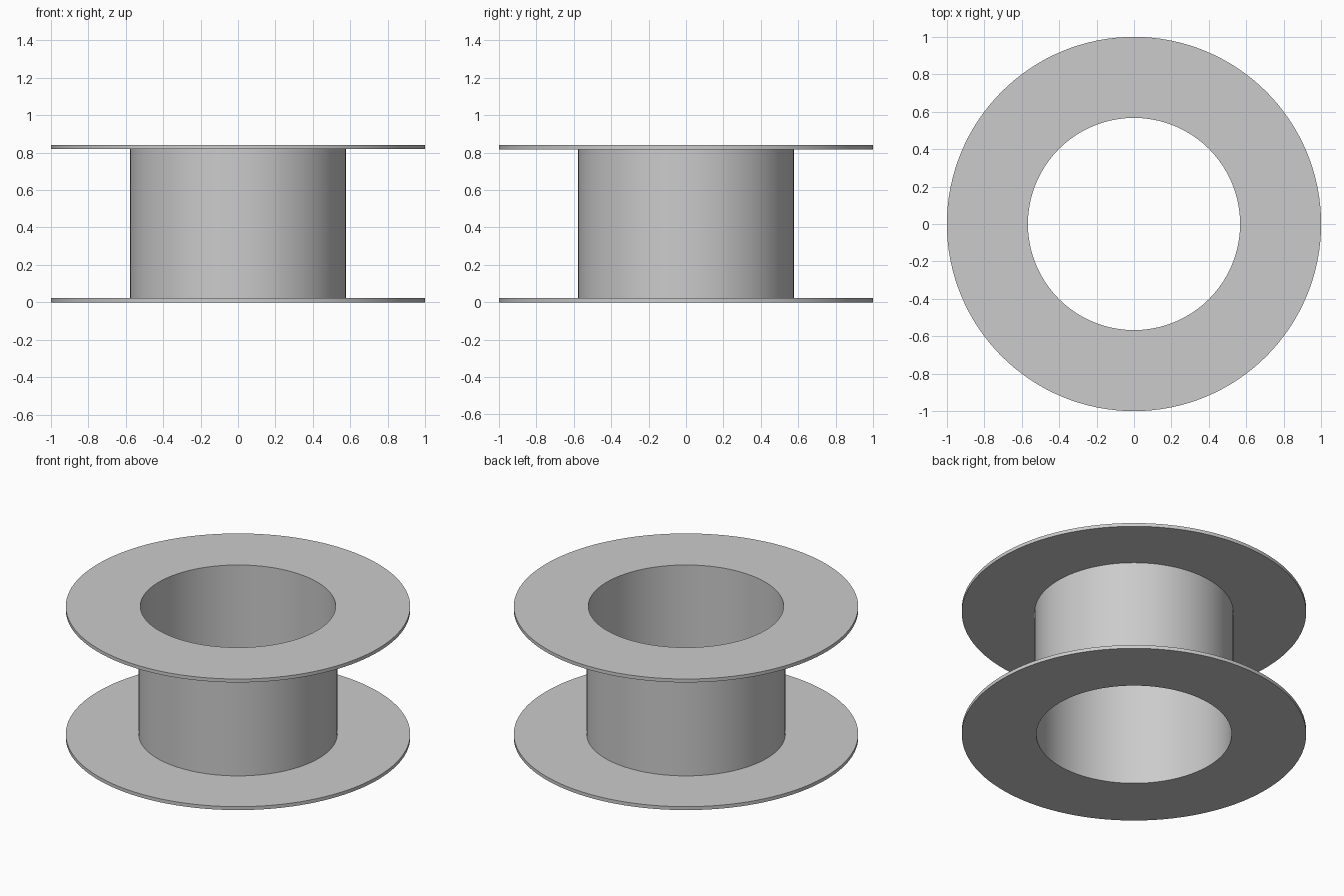
import bpy
import bmesh
import math

SEGMENTS = 128
HEIGHT = 0.84          # overall height
FLANGE = 0.022         # flange thickness
R_OUT, R_HUB, R_BORE = 1.0, 0.577, 0.567

cube = bpy.data.objects.get("Cube")
if cube:
    bpy.data.objects.remove(cube, do_unlink=True)

# Single grey plastic
grey = bpy.data.materials.new("grey_plastic")
grey.use_nodes = True
colour = (0.6, 0.6, 0.6, 1.0)
grey.diffuse_color = colour
grey.node_tree.nodes["Principled BSDF"].inputs["Base Color"].default_value = colour


def ring(name, r_in, r_out, z0, z1):
    """Lathe a rectangular section into a closed ring."""
    bm = bmesh.new()
    section = [(r_in, z0), (r_out, z0), (r_out, z1), (r_in, z1)]
    verts = [bm.verts.new((r, 0, z)) for r, z in section]
    edges = [bm.edges.new((verts[i], verts[(i + 1) % 4])) for i in range(4)]
    bmesh.ops.spin(bm, geom=verts + edges, cent=(0, 0, 0), axis=(0, 0, 1),
                   angle=math.tau, steps=SEGMENTS, use_merge=True)
    bmesh.ops.remove_doubles(bm, verts=bm.verts[:], dist=1e-5)
    bmesh.ops.recalc_face_normals(bm, faces=bm.faces[:])
    mesh = bpy.data.meshes.new(name)
    bm.to_mesh(mesh)
    bm.free()
    mesh.materials.append(grey)
    obj = bpy.data.objects.new(name, mesh)
    bpy.context.collection.objects.link(obj)
    bpy.ops.object.select_all(action='DESELECT')
    obj.select_set(True)
    bpy.context.view_layer.objects.active = obj
    bpy.ops.object.shade_smooth_by_angle(angle=math.radians(30))
    return obj


# Two flat flanges joined by a thin-walled hub
ring("bottom_flange", R_BORE, R_OUT, 0, FLANGE)
ring("top_flange", R_BORE, R_OUT, HEIGHT - FLANGE, HEIGHT)
ring("hub", R_BORE, R_HUB, FLANGE, HEIGHT - FLANGE)
